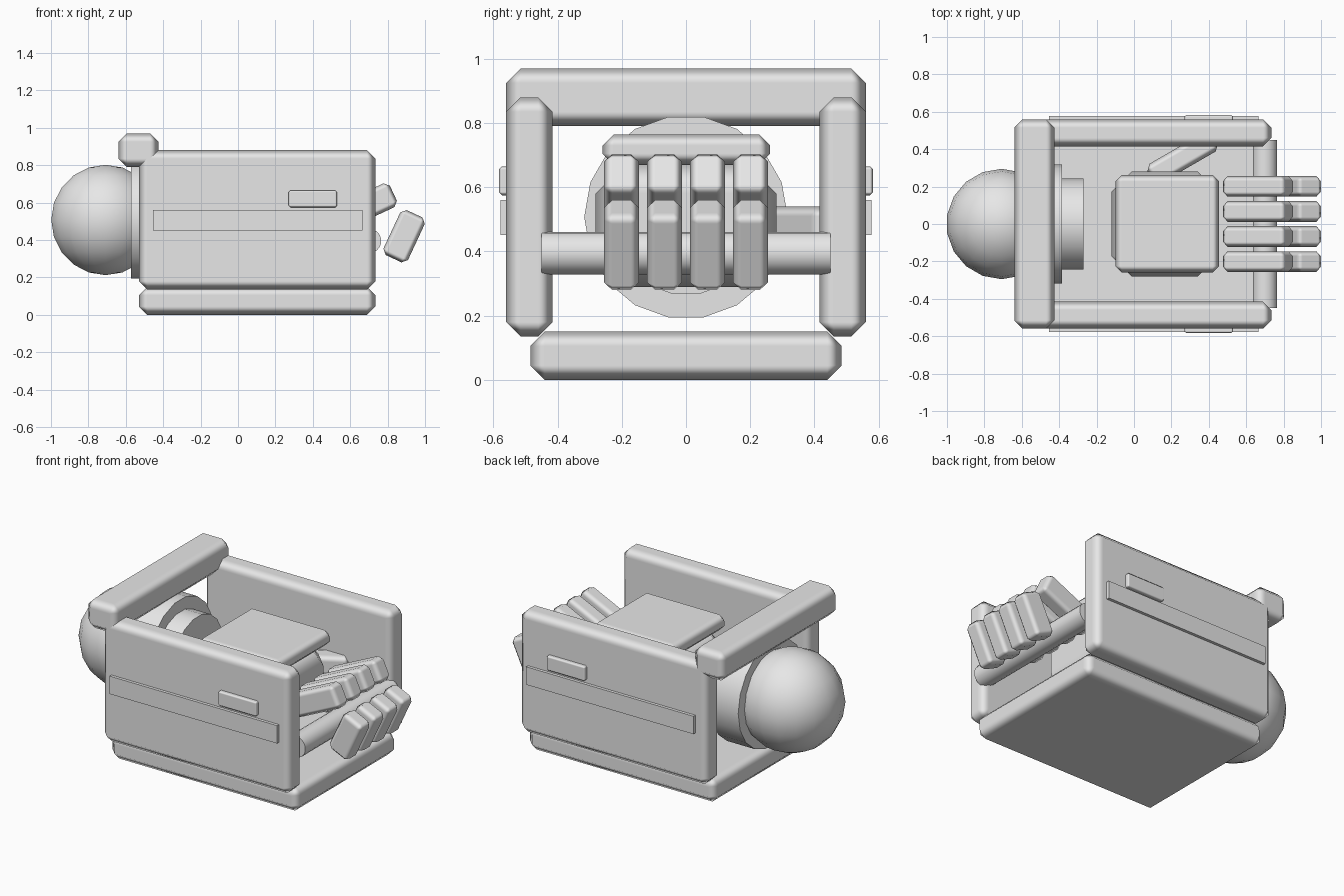
import bpy
import math

if "Cube" in bpy.data.objects:
    bpy.data.objects.remove(bpy.data.objects["Cube"], do_unlink=True)

# Single light grey material
grey = bpy.data.materials.new("light_grey")
grey.use_nodes = True
grey.diffuse_color = (0.8, 0.8, 0.8, 1)
grey.node_tree.nodes["Principled BSDF"].inputs["Base Color"].default_value = (0.8, 0.8, 0.8, 1)


def finish(name):
    obj = bpy.context.object
    obj.name = name
    obj.data.materials.append(grey)
    return obj


def block(name, center, size, chamfer=0.0, rotation=(0, 0, 0)):
    """Box with a single-step chamfer and softly shaded chamfer faces."""
    bpy.ops.mesh.primitive_cube_add(size=1, location=center, rotation=rotation)
    obj = finish(name)
    obj.scale = size
    bpy.ops.object.transform_apply(location=False, rotation=False, scale=True)
    if chamfer:
        bpy.ops.object.shade_smooth()
        bevel = obj.modifiers.new("chamfer", "BEVEL")
        bevel.width = chamfer
        bevel.segments = 1
        bevel.harden_normals = True
    return obj


def span(name, x, y, z, chamfer=0.0):
    """Box given by its ranges along each axis."""
    pairs = (x, y, z)
    return block(name, [(a + b) / 2 for a, b in pairs], [b - a for a, b in pairs], chamfer)


def rod(name, center, radius, length, rotation, sides=18):
    bpy.ops.mesh.primitive_cylinder_add(vertices=sides, radius=radius, depth=length,
                                        location=center, rotation=rotation)
    obj = finish(name)
    bpy.ops.object.shade_smooth_by_angle(angle=math.radians(35))
    return obj


# Frame: base, cross beam, side walls with trim and handle
span("base_plate", (-0.53, 0.735), (-0.485, 0.485), (0, 0.15), 0.045)
span("top_beam", (-0.64, -0.425), (-0.56, 0.56), (0.79, 0.97), 0.045)
for side, s in (("left", 1), ("right", -1)):
    def mirrored(a, b):
        return tuple(sorted((s * a, s * b)))
    # y is the model's depth axis, so the two walls face front and back
    tag = "back" if s > 0 else "front"
    span(tag + "_wall", (-0.53, 0.735), mirrored(0.415, 0.56), (0.135, 0.88), 0.045)
    span(tag + "_trim_strip", (-0.455, 0.665), mirrored(0.54, 0.578), (0.452, 0.56))
    span(tag + "_handle", (0.27, 0.53), mirrored(0.54, 0.583), (0.575, 0.665), 0.01)

# Rear ball joint, flange and wrist collar
bpy.ops.mesh.primitive_uv_sphere_add(segments=18, ring_count=10, radius=0.295,
                                     location=(-0.708, 0, 0.507))
finish("ball_joint")
bpy.ops.object.shade_smooth()
along_x = (0, math.pi / 2, 0)
rod("joint_flange", (-0.478, 0, 0.507), 0.317, 0.186, along_x)
rod("wrist_collar", (-0.335, 0, 0.507), 0.243, 0.13, along_x)

# Grip bar across the open end
rod("grip_bar", (0.70, 0, 0.395), 0.066, 0.9, (math.pi / 2, 0, 0))

# Hand
span("palm", (-0.12, 0.45), (-0.282, 0.282), (0.29, 0.69), 0.11)
span("back_of_hand", (-0.10, 0.455), (-0.26, 0.262), (0.67, 0.765), 0.035)
block("thumb", (0.26, 0.355, 0.48), (0.40, 0.12, 0.12), 0.03, (0, 0, math.radians(30)))
for i in range(4):
    y = -0.201 + i * 0.134
    block(f"finger_base_{i + 1}", (0.663, y, 0.572), (0.37, 0.11, 0.14), 0.026,
          (0, math.radians(-25), 0))
    block(f"finger_tip_{i + 1}", (0.888, y, 0.42), (0.145, 0.11, 0.265), 0.026,
          (0, math.radians(25), 0))
